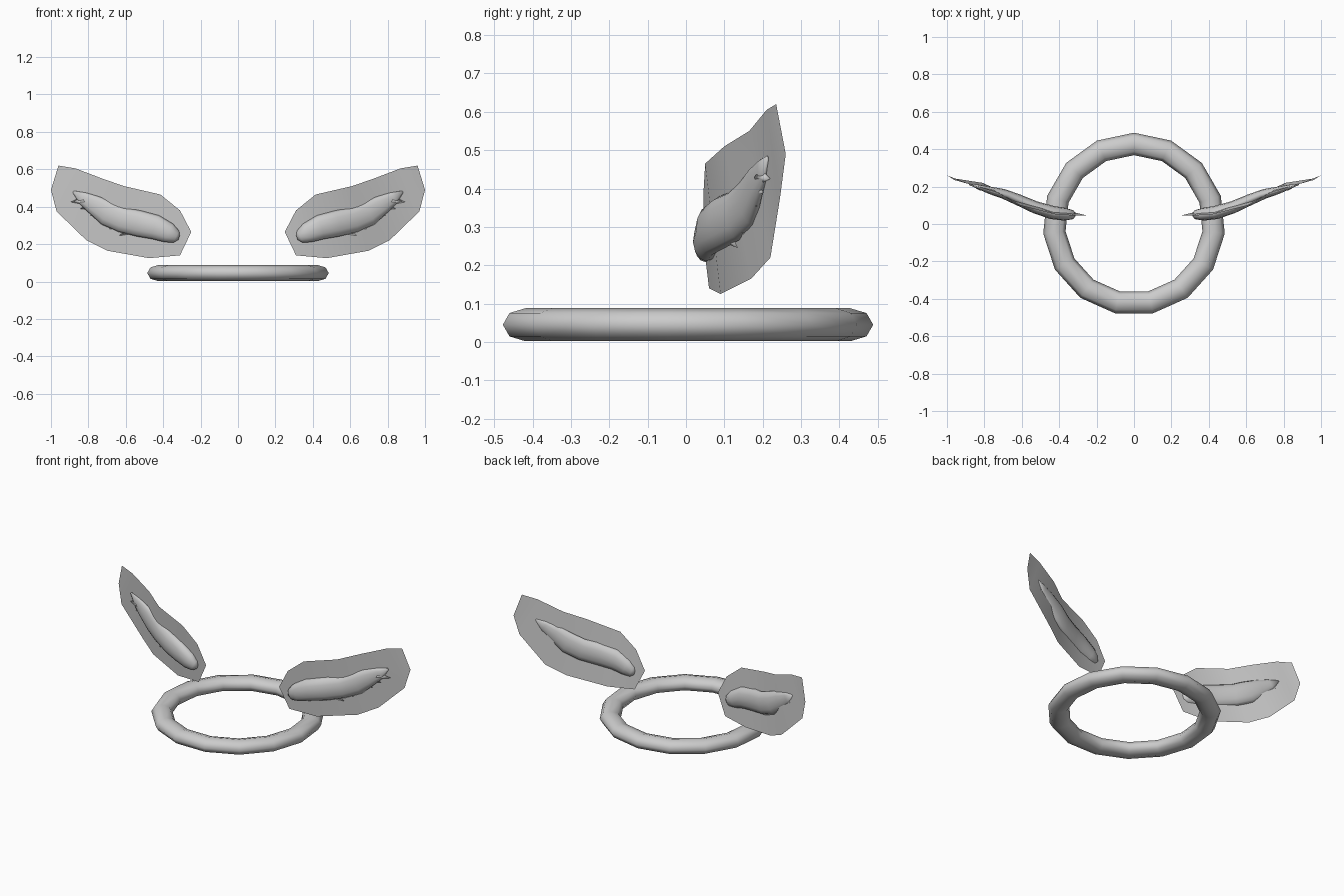
import bpy, bmesh, math
from mathutils import Vector

cube = bpy.data.objects.get("Cube")
if cube:
    bpy.data.objects.remove(cube, do_unlink=True)

# Single plain grey material
grey = bpy.data.materials.new("plain_grey")
grey.use_nodes = True
COLOUR = (0.6, 0.6, 0.6, 1)
grey.diffuse_color = COLOUR
grey.node_tree.nodes["Principled BSDF"].inputs["Base Color"].default_value = COLOUR


def finish(name, bm, mirrored=False, closed=True):
    if closed:
        bmesh.ops.recalc_face_normals(bm, faces=bm.faces)
    for f in bm.faces:
        f.smooth = True
    mesh = bpy.data.meshes.new(name)
    bm.to_mesh(mesh)
    bm.free()
    mesh.materials.append(grey)
    obj = bpy.data.objects.new(name, mesh)
    bpy.context.collection.objects.link(obj)
    if mirrored:
        mod = obj.modifiers.new("mirror", 'MIRROR')
        mod.use_mirror_merge = False
    return obj


def loft(bm, rings, loop=False):
    """Skin closed vertex rings, joined end to end or capped."""
    rows = [[bm.verts.new(p) for p in ring] for ring in rings]
    n = len(rows[0])
    pairs = list(zip(rows, rows[1:] + rows[:1]))
    for a, b in pairs if loop else pairs[:-1]:
        for i in range(n):
            j = (i + 1) % n
            bm.faces.new((a[i], a[j], b[j], b[i]))
    if not loop:
        bm.faces.new(rows[0])
        bm.faces.new(rows[-1])


# Ring: fifteen segments with a flattened eight-sided section
SEGMENTS, SIDES = 15, 8
rings = []
for s in range(SEGMENTS):
    a = math.tau * s / SEGMENTS
    ring = []
    for k in range(SIDES):
        t = math.tau * k / SIDES
        r = 0.428 + 0.06 * math.cos(t)
        ring.append((r * math.sin(a), r * math.cos(a), 0.045 + 0.043 * math.sin(t)))
    rings.append(ring)
bm = bmesh.new()
loft(bm, rings, loop=True)
finish("ring", bm)

# Wing membranes: a thin sheet between an upper and a lower edge
upper = [(.31, .045, .38), (.415, .05, .465), (.61, .10, .51),
         (.725, .165, .55), (.87, .21, .605), (.96, .235, .62)]
lower = [(.31, .06, .14), (.475, .09, .125), (.70, .17, .165),
         (.81, .22, .22), (.97, .245, .375), (1.0, .26, .49)]
bm = bmesh.new()
root = bm.verts.new((.25, .045, .265))
top = [bm.verts.new(p) for p in upper]
low = [bm.verts.new(p) for p in lower]
bm.faces.new((root, low[0], top[0]))
for i in range(len(top) - 1):
    bm.faces.new((top[i], low[i], low[i + 1], top[i + 1]))
finish("wing_membrane", bm, mirrored=True, closed=False)

# Wing arms: puffy tapering limbs lying through the sheets
# (x, y, z, half height, half depth)
arm = [(.315, .05, .235, .012, .01), (.33, .05, .24, .035, .025),
       (.37, .052, .26, .054, .034), (.44, .062, .29, .066, .036),
       (.53, .09, .31, .07, .033), (.62, .13, .33, .068, .03),
       (.70, .162, .365, .068, .026), (.77, .18, .41, .052, .02),
       (.83, .198, .445, .035, .012), (.88, .212, .48, .006, .004)]
rings = []
for i, (x, y, z, h, d) in enumerate(arm):
    a, b = arm[max(i - 1, 0)], arm[min(i + 1, len(arm) - 1)]
    along = (Vector(b[:3]) - Vector(a[:3])).normalized()
    depth = along.cross(Vector((0, 0, 1))).normalized()
    up = depth.cross(along)
    rings.append([Vector((x, y, z)) + up * h * math.cos(t) + depth * d * math.sin(t)
                  for t in (math.tau * k / 12 for k in range(12))])
bm = bmesh.new()
loft(bm, rings)
finish("wing_arm", bm, mirrored=True)

# Ragged feather tufts along the trailing edge of each arm
bm = bmesh.new()
for i in range(6):
    f = i / 5
    base = Vector((.56 + .26 * f, .105 + .085 * f, .28 + .15 * f))
    tip = base + Vector((.075, .03, -.035 + .03 * f))
    side = Vector((.015, .005, .022))
    depth = Vector((.003, -.012, 0))
    b = [bm.verts.new(base + v) for v in (side, depth, -side, -depth)]
    t = bm.verts.new(tip)
    for k in range(4):
        bm.faces.new((b[k], b[(k + 1) % 4], t))
    bm.faces.new(b)
finish("feather_tufts", bm, mirrored=True)
